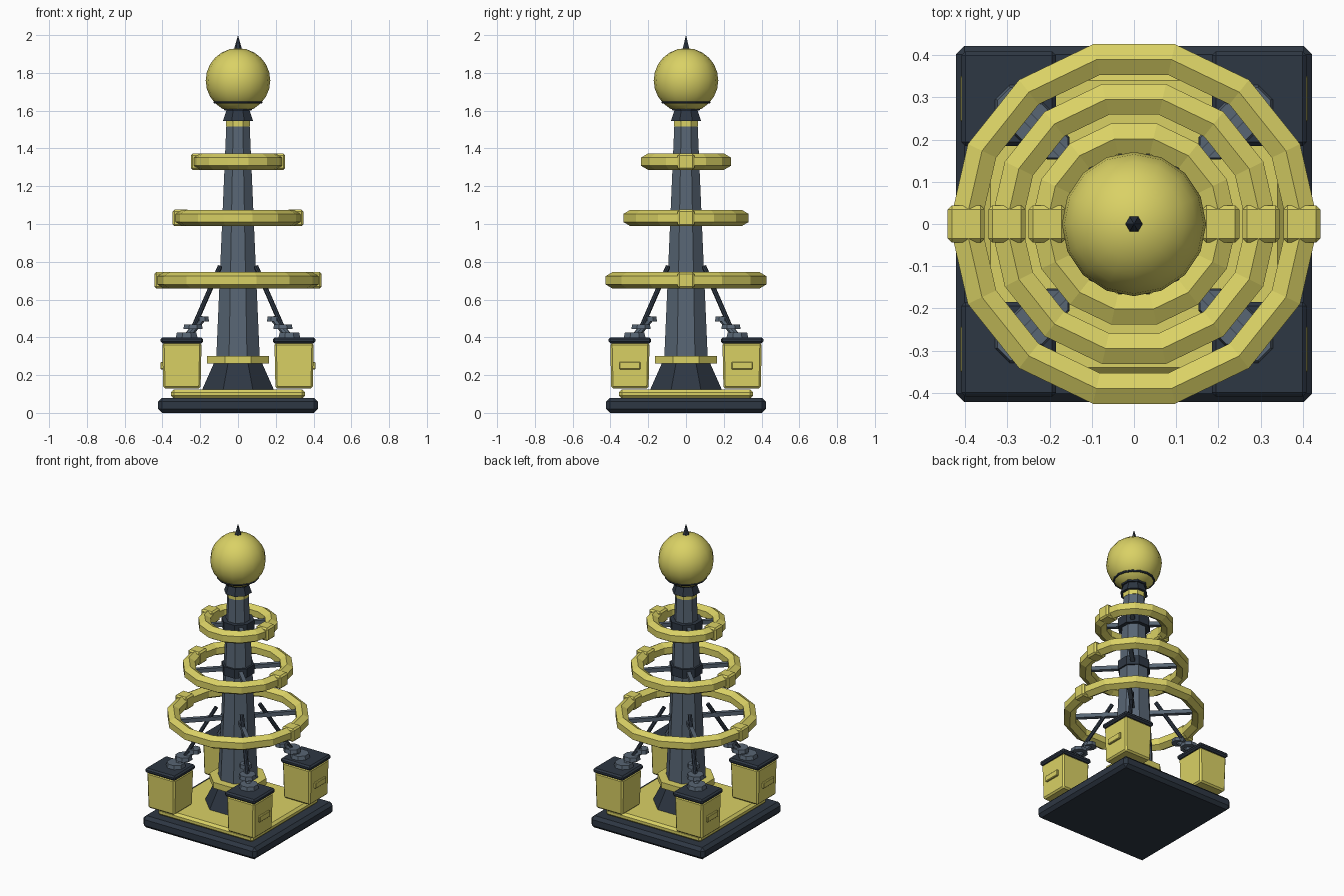
import bpy, math
from mathutils import Vector

cube = bpy.data.objects.get("Cube")
if cube:
    bpy.data.objects.remove(cube, do_unlink=True)


def material(name, rgb):
    m = bpy.data.materials.new(name)
    m.use_nodes = True
    m.diffuse_color = (*rgb, 1)
    m.node_tree.nodes["Principled BSDF"].inputs["Base Color"].default_value = (*rgb, 1)
    return m


yellow = material("pale_yellow", (0.70, 0.64, 0.13))
dark = material("dark_slate", (0.027, 0.038, 0.056))
steel = material("steel_grey", (0.098, 0.132, 0.175))


def finish(name, mat):
    ob = bpy.context.object
    ob.name = name
    ob.data.materials.append(mat)
    return ob


def box(name, mat, center, size, bevel=0.0, turn=0.0):
    bpy.ops.mesh.primitive_cube_add(size=1, location=center, rotation=(0, 0, turn))
    ob = finish(name, mat)
    ob.scale = size
    bpy.ops.object.transform_apply(location=False, rotation=False, scale=True)
    if bevel:
        mod = ob.modifiers.new("bevel", 'BEVEL')
        mod.width = bevel
        mod.segments = 1
    return ob


def frustum(name, mat, z0, z1, r0, r1, sides=8, x=0, y=0):
    # Half a step of turn puts a flat side to the front
    bpy.ops.mesh.primitive_cone_add(vertices=sides, radius1=r0, radius2=r1, depth=z1 - z0,
                                    location=(x, y, (z0 + z1) / 2),
                                    rotation=(0, 0, math.pi / sides))
    return finish(name, mat)


def rod(name, mat, a, b, radius, sides=8):
    a, b = Vector(a), Vector(b)
    bpy.ops.mesh.primitive_cylinder_add(vertices=sides, radius=radius, depth=(b - a).length,
                                        location=(a + b) / 2)
    ob = finish(name, mat)
    ob.rotation_euler = (b - a).to_track_quat('Z', 'Y').to_euler()
    return ob


def torus(name, mat, z, major, minor, sides, section):
    bpy.ops.mesh.primitive_torus_add(location=(0, 0, z), major_radius=major, minor_radius=minor,
                                     major_segments=sides, minor_segments=section)
    return finish(name, mat)


# Base
box("base_slab", dark, (0, 0, 0.04), (0.845, 0.845, 0.08), 0.02)
box("deck_plate", yellow, (0, 0, 0.1), (0.71, 0.71, 0.048), 0.015)

# Central mast
frustum("pedestal", dark, 0.12, 0.265, 0.207, 0.137)
frustum("pedestal_collar", yellow, 0.262, 0.302, 0.178, 0.178)
frustum("mast", steel, 0.3, 1.52, 0.124, 0.067)
frustum("neck_band", yellow, 1.515, 1.547, 0.069, 0.069)
frustum("neck_flare", dark, 1.545, 1.602, 0.087, 0.066)
frustum("neck_cup", dark, 1.6, 1.64, 0.078, 0.09)

# Globe and spike
bpy.ops.mesh.primitive_uv_sphere_add(segments=16, ring_count=12, radius=0.171,
                                     location=(0, 0, 1.76))
finish("globe", yellow)
bpy.ops.object.shade_smooth()
torus("globe_seat_ring", dark, 1.644, 0.123, 0.007, 16, 6)
frustum("spike", dark, 1.915, 2.0, 0.024, 0, 6)

# Rings with hubs, spokes and clamps
for label, z, radius in (("lower", 0.702, 0.4), ("middle", 1.032, 0.303), ("upper", 1.33, 0.207)):
    ring = torus(label + "_ring", yellow, z, radius, 0.043, 14, 6)
    # Turn the hexagonal section so its sides stand upright
    for i, v in enumerate(ring.data.vertices):
        u, w = 2 * math.pi * (i // 6) / 14, math.pi / 3 * (i % 6 + 0.5)
        r = radius + 0.043 * math.cos(w)
        v.co = (r * math.cos(u), r * math.sin(u), 0.043 * math.sin(w))
    frustum(label + "_hub", dark, z - 0.03, z + 0.03, 0.102, 0.102)
    for i in range(4):
        a = math.pi / 4 + i * math.pi / 2
        mid = (radius + 0.06) / 2
        box(label + "_spoke", steel, (mid * math.cos(a), mid * math.sin(a), z),
            (radius - 0.06, 0.026, 0.026), 0, a)
    for side in (-1, 1):
        box(label + "_clamp", yellow, (side * radius * 0.995, 0, z), (0.088, 0.088, 0.087), 0.01)

# Corner pylons with insulators and struts
for sx in (-1, 1):
    for sy in (-1, 1):
        cx, cy = sx * 0.297, sy * 0.297
        body = box("pylon_body", yellow, (cx, cy, 0.25), (0.208, 0.208, 0.24), 0.01)
        for v in body.data.vertices:
            if v.co.z < 0:
                v.co.x *= 0.95
                v.co.y *= 0.95
        box("pylon_cap", dark, (cx, cy, 0.384), (0.225, 0.225, 0.032), 0.01)
        box("pylon_panel", yellow, (sx * 0.398, cy, 0.25), (0.026, 0.112, 0.04), 0.004)
        for d, z, r in ((0.272, 0.412, 0.062), (0.238, 0.456, 0.056), (0.19, 0.496, 0.04)):
            frustum("insulator_disc", steel, z - 0.013, z + 0.013, r, r * 0.9, 8, sx * d, sy * d)
        rod("insulator_core", steel, (sx * 0.28, sy * 0.28, 0.39), (sx * 0.19, sy * 0.19, 0.5), 0.02)
        rod("strut", dark, (sx * 0.25, sy * 0.25, 0.42), (sx * 0.095, sy * 0.095, 0.775), 0.013)
